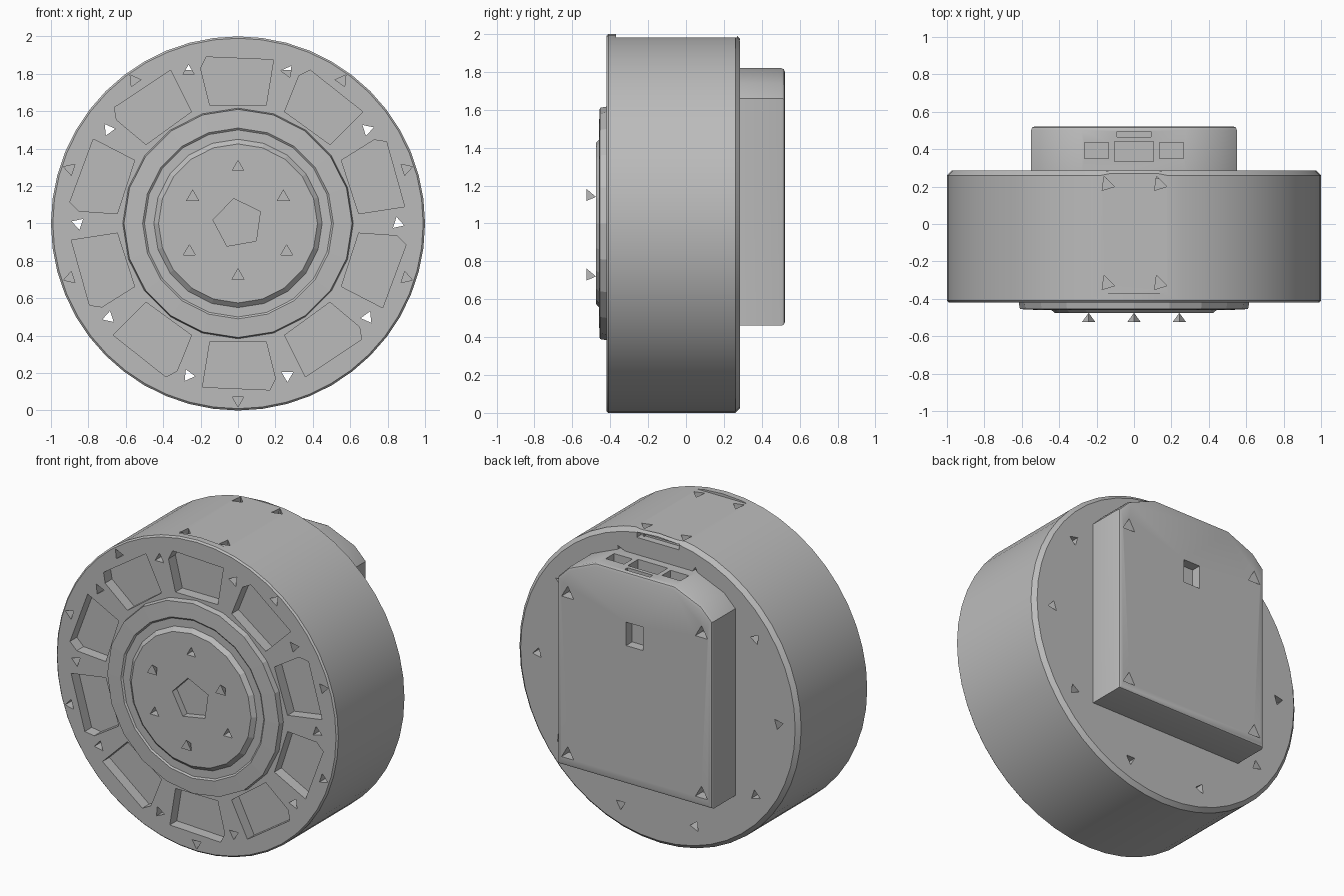
import bpy, bmesh
from math import sin, cos, radians, pi
from mathutils import Vector

cube = bpy.data.objects.get("Cube")
if cube:
    bpy.data.objects.remove(cube, do_unlink=True)

grey = bpy.data.materials.new("matte grey")
grey.use_nodes = True
grey.diffuse_color = (0.5, 0.5, 0.5, 1)
grey.node_tree.nodes["Principled BSDF"].inputs["Base Color"].default_value = (0.5, 0.5, 0.5, 1)


def finish(name, bm):
    bmesh.ops.recalc_face_normals(bm, faces=bm.faces)
    mesh = bpy.data.meshes.new(name)
    bm.to_mesh(mesh)
    bm.free()
    mesh.materials.append(grey)
    obj = bpy.data.objects.new(name, mesh)
    bpy.context.collection.objects.link(obj)
    return obj


def activate(obj):
    bpy.ops.object.select_all(action='DESELECT')
    obj.select_set(True)
    bpy.context.view_layer.objects.active = obj


def smooth(obj):
    activate(obj)
    bpy.ops.object.shade_smooth_by_angle(angle=radians(25))


def prism(bm, points, push):
    """Extrude a closed outline of 3D points along a vector."""
    push = Vector(push)
    a = [bm.verts.new(p) for p in points]
    b = [bm.verts.new(Vector(p) + push) for p in points]
    bm.faces.new(a)
    bm.faces.new(b[::-1])
    for i in range(len(a)):
        j = (i + 1) % len(a)
        bm.faces.new((a[i], b[i], b[j], a[j]))


def box(bm, x, y, z):
    prism(bm, [(x[0], y[0], z[0]), (x[1], y[0], z[0]),
               (x[1], y[1], z[0]), (x[0], y[1], z[0])], (0, 0, z[1] - z[0]))


def polar(r, deg, y):
    return Vector((r * cos(radians(deg)), y, 1 + r * sin(radians(deg))))


def ngon(c, r, sides, turn=90):
    """Outline facing along y."""
    return [Vector(c) + Vector((r * cos(radians(turn) + 2 * pi * k / sides), 0,
                                r * sin(radians(turn) + 2 * pi * k / sides)))
            for k in range(sides)]


def lathe(name, profile, sides):
    """Closed turned part about the y axis; profile is (radius, y)."""
    bm = bmesh.new()
    rings = [[bm.verts.new(polar(r, 360 * k / sides, y)) for k in range(sides)]
             for r, y in profile]
    for a, b in zip(rings, rings[1:]):
        for i in range(sides):
            j = (i + 1) % sides
            bm.faces.new((a[i], a[j], b[j], b[i]))
    bm.faces.new(rings[0])
    bm.faces.new(rings[-1])
    return finish(name, bm)


def carve(obj, bm):
    cutter = finish("cutter", bm)
    cutter.hide_render = True
    mod = obj.modifiers.new("carve", 'BOOLEAN')
    mod.operation = 'DIFFERENCE'
    mod.solver = 'EXACT'
    mod.object = cutter
    activate(obj)
    bpy.ops.object.modifier_apply(modifier=mod.name)
    bpy.data.objects.remove(cutter, do_unlink=True)


# Round housing
housing = lathe("housing", [(0.99, -0.42), (1, -0.41), (1, 0.26), (0.975, 0.285)], 48)
cuts = bmesh.new()
pocket = [(0.63, -0.15), (0.63, 0.15), (0.83, 0.2), (0.89, 0.17), (0.875, -0.19)]
for k in range(10):
    mid = 90 + 36 * k
    c, s = cos(radians(mid)), sin(radians(mid))
    # Front pockets
    prism(cuts, [(r * c - t * s, -0.5, 1 + r * s + t * c) for r, t in pocket], (0, 0.15, 0))
    # Through holes between pockets
    prism(cuts, ngon(polar(0.855, mid + 18, -0.5), 0.036, 3, mid), (0, 1, 0))
    # Shallow rim screw holes
    if k not in (0, 4, 6):
        prism(cuts, ngon(polar(0.945, mid, -0.5), 0.036, 3, mid), (0, 0.16, 0))
# Flat seat along the top
box(cuts, (-0.18, 0.18), (-0.37, 0.27), (1.982, 2.1))
carve(housing, cuts)
# Seat screw holes and rear slot
cuts = bmesh.new()
for x in (-0.14, 0.14):
    for y in (-0.32, 0.21):
        prism(cuts, [(x - 0.03, y - 0.03, 1.92), (x + 0.035, y - 0.01, 1.92),
                     (x - 0.02, y + 0.045, 1.92)], (0, 0, 0.2))
box(cuts, (-0.15, 0.15), (0.24, 0.4), (1.93, 1.965))
carve(housing, cuts)
smooth(housing)

# Stepped front hub
hub = lathe("front_hub", [(0.62, -0.4), (0.61, -0.455), (0.51, -0.46),
                          (0.50, -0.452), (0.45, -0.452), (0.425, -0.475)], 20)
cuts = bmesh.new()
prism(cuts, ngon((0, -0.55, 1), 0.135, 5, 100), (0, 0.12, 0))
for deg in (90, 210, 330):
    prism(cuts, ngon(polar(0.3, deg, -0.55), 0.036, 3, deg), (0, 0.13, 0))
carve(hub, cuts)

# Pointed screw tips on the hub
for n, deg in enumerate((30, 150, 270)):
    bm = bmesh.new()
    base = [bm.verts.new(p) for p in ngon(polar(0.28, deg, -0.525), 0.042, 3, 210)]
    tip = bm.verts.new(polar(0.28, deg, -0.475))
    bm.faces.new(base)
    for i in range(3):
        bm.faces.new((base[i], base[(i + 1) % 3], tip))
    finish(f"screw_tip_{n + 1}", bm)

# Rear electronics cover with rounded back rim
bm = bmesh.new()
half = [(0.55, 0.46), (0.55, 1.66), (0.47, 1.74), (0.28, 1.82)]
outline = half + [(-x, z) for x, z in reversed(half)]
prism(bm, [(x, 0.26, z) for x, z in outline], (0, 0.262, 0))
rim = [e for e in bm.edges if all(v.co.y > 0.5 for v in e.verts)]
bmesh.ops.bevel(bm, geom=rim, offset=0.02, segments=2, affect='EDGES', profile=0.5)
cover = finish("rear_cover", bm)
cuts = bmesh.new()
# Corner screw holes and sensor window
for x in (-0.475, 0.475):
    for z in (0.54, 1.57):
        prism(cuts, ngon((x, 0.45, z), 0.05, 3), (0, 0.2, 0))
box(cuts, (-0.06, 0.06), (0.46, 0.6), (1.35, 1.5))
# Connector sockets in the top
for x, y in (((-0.265, -0.135), (0.35, 0.435)), ((-0.105, 0.105), (0.335, 0.44)),
             ((0.135, 0.265), (0.35, 0.435)), ((-0.09, 0.09), (0.465, 0.495))):
    box(cuts, x, y, (1.72, 1.9))
carve(cover, cuts)
smooth(cover)
